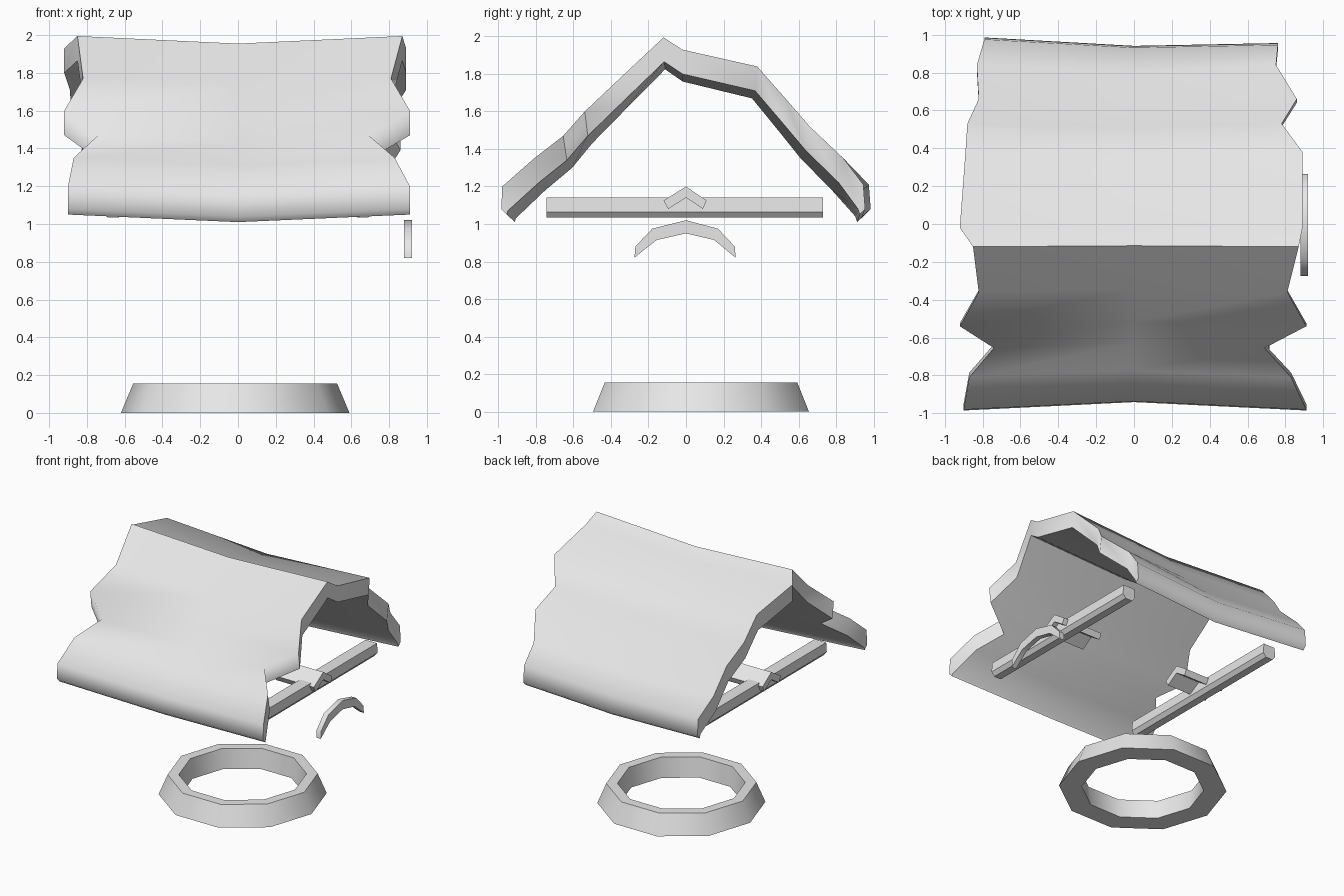
import bpy, bmesh, math

cube = bpy.data.objects.get("Cube")
if cube:
    bpy.data.objects.remove(cube, do_unlink=True)

grey = bpy.data.materials.new("light_grey")
grey.use_nodes = True
grey.diffuse_color = (0.8, 0.8, 0.8, 1)
grey.node_tree.nodes["Principled BSDF"].inputs["Base Color"].default_value = (0.8, 0.8, 0.8, 1)


def finish(name, bm, angle=None):
    """Turn a bmesh into a named grey object, smooth below the angle."""
    bmesh.ops.recalc_face_normals(bm, faces=bm.faces)
    mesh = bpy.data.meshes.new(name)
    bm.to_mesh(mesh)
    bm.free()
    mesh.materials.append(grey)
    obj = bpy.data.objects.new(name, mesh)
    bpy.context.collection.objects.link(obj)
    if angle:
        bpy.ops.object.select_all(action="DESELECT")
        obj.select_set(True)
        bpy.context.view_layer.objects.active = obj
        bpy.ops.object.shade_smooth_by_angle(angle=math.radians(angle))
    return obj


def extrude_x(bm, outline, x0, x1):
    """Extrude a (y, z) outline between two x positions."""
    a, b = ([bm.verts.new((x, y, z)) for y, z in outline] for x in (x0, x1))
    n = len(outline)
    for i in range(n):
        j = (i + 1) % n
        bm.faces.new((a[i], a[j], b[j], b[i]))
    return a, b


def chevron_strip(name, outer, inner, x0, x1, angle=None):
    """Bent bar made of quads between an outer and an inner line."""
    bm = bmesh.new()
    m = len(outer)
    for side in extrude_x(bm, outer + inner[::-1], x0, x1):
        for i in range(m - 1):
            bm.faces.new((side[i], side[i + 1], side[-2 - i], side[-1 - i]))
    return finish(name, bm, angle)


# Roof: rows from front eave to back eave as y, z, right edge x, left edge x
rows = [
    (-0.985, 1.08, -0.90, 0.91), (-0.98, 1.20, -0.90, 0.91),
    (-0.81, 1.35, -0.87, 0.83), (-0.655, 1.47, -0.74, 0.69),
    (-0.54, 1.60, -0.92, 0.91), (-0.36, 1.77, -0.82, 0.81),
    (-0.12, 1.995, -0.85, 0.87), (-0.02, 1.93, -0.92, 0.89),
    (0.38, 1.84, -0.89, 0.89), (0.53, 1.67, -0.88, 0.78),
    (0.66, 1.52, -0.82, 0.86), (0.84, 1.35, -0.83, 0.75),
    (0.975, 1.21, -0.79, 0.76), (0.985, 1.08, -0.79, 0.76),
]
bm = bmesh.new()
top, under = [], []
for k, (y, z, xl, xr) in enumerate(rows):
    lip = k in (0, len(rows) - 1)
    drop = 0.03 if lip else 0.13
    # the middle of the roof sags inwards
    pts = [(xl, y, z), (0, y * 0.955, z - 0.04), (xr, y * (0.97 if y > 0.9 else 1), z)]
    top.append([bm.verts.new(p) for p in pts])
    under.append([bm.verts.new((px, py * 0.97, pz - drop)) for px, py, pz in pts])
for k in range(len(rows) - 1):
    for layer in (top, under):
        for c in (0, 1):
            bm.faces.new((layer[k][c], layer[k][c + 1], layer[k + 1][c + 1], layer[k + 1][c]))
    for c in (0, 2):
        bm.faces.new((top[k][c], top[k + 1][c], under[k + 1][c], under[k][c]))
for k in (0, -1):
    for c in (0, 1):
        bm.faces.new((top[k][c], top[k][c + 1], under[k][c + 1], under[k][c]))
finish("roof", bm, 65)

# Beams under the roof with their cross brackets
for side, sx in (("right", -1), ("left", 1)):
    bm = bmesh.new()
    section = [(-0.05, 1.14), (0.05, 1.14), (0.055, 1.065), (0.03, 1.035), (-0.03, 1.035), (-0.055, 1.065)]
    ends = [[bm.verts.new((sx * 0.66 + x, y, z)) for x, z in section] for y in (-0.745, 0.73)]
    for i in range(len(section)):
        bm.faces.new((ends[0][i - 1], ends[0][i], ends[1][i], ends[1][i - 1]))
    for end in ends:
        bm.faces.new(end)
    finish(side + "_beam", bm)
    chevron_strip(side + "_bracket",
                  [(-0.12, 1.125), (0, 1.20), (0.11, 1.125)],
                  [(-0.095, 1.08), (0, 1.14), (0.09, 1.08)], sx * 0.40, sx * 0.75)

# Hanging arched handle on one side
chevron_strip("arched_handle",
              [(-0.275, 0.82), (-0.27, 0.88), (-0.18, 0.975), (0, 1.02), (0.17, 0.975), (0.26, 0.88), (0.265, 0.82)],
              [(-0.275, 0.82), (-0.22, 0.865), (-0.155, 0.915), (0, 0.95), (0.15, 0.915), (0.21, 0.865), (0.265, 0.82)],
              0.88, 0.92, 40)

# Ten-sided base ring
bm = bmesh.new()
loops = []
for i in range(10):
    a = i * math.tau / 10
    loops.append([bm.verts.new((-0.015 + r * math.cos(a), 0.08 + r * math.sin(a), z))
                  for r, z in ((0.605, 0), (0.54, 0.155), (0.46, 0.155), (0.44, 0.0))])
for i in range(10):
    for j in range(4):
        bm.faces.new((loops[i - 1][j - 1], loops[i][j - 1], loops[i][j], loops[i - 1][j]))
finish("base_ring", bm, 50)
